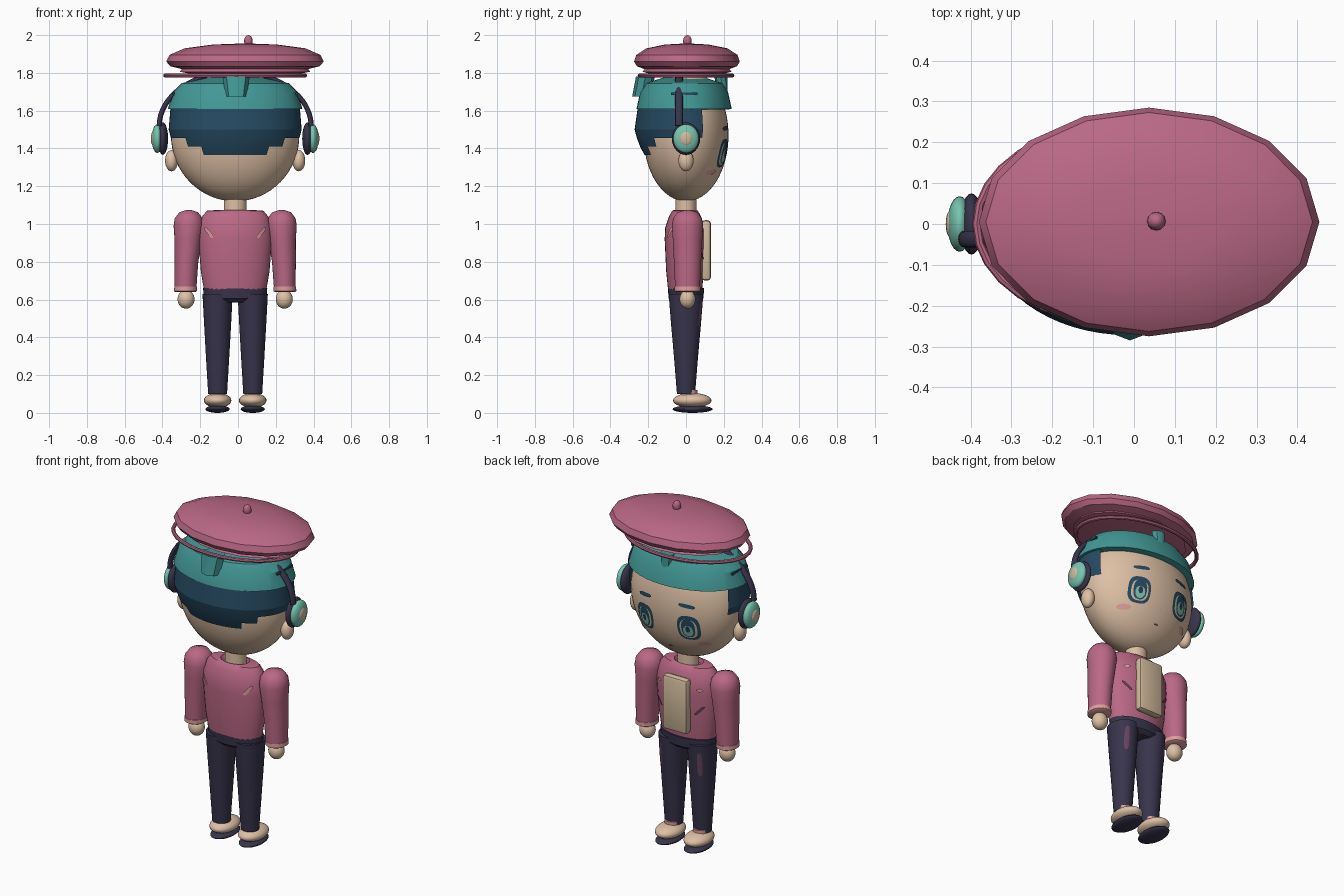
import bpy, bmesh, math
from math import pi, sin, cos, sqrt

if "Cube" in bpy.data.objects:
    bpy.data.objects.remove(bpy.data.objects["Cube"])

CX = -0.015                     # centre line of the figure
HEAD = (0.34, 0.225, 0.35)      # head radii
HEAD_Z = 1.47


def material(name, rgb):
    lin = [((c / 255 + 0.055) / 1.055) ** 2.4 for c in rgb] + [1]
    m = bpy.data.materials.new(name)
    m.use_nodes = True
    m.diffuse_color = lin
    m.node_tree.nodes["Principled BSDF"].inputs["Base Color"].default_value = lin
    return m


skin = material("skin", (222, 192, 165))
rose = material("rose", (186, 104, 133))
teal = material("teal", (66, 152, 150))
mint = material("mint", (120, 196, 176))
hair_blue = material("hair_blue", (38, 74, 98))
navy = material("navy", (56, 52, 76))
cream = material("cream", (208, 186, 156))
blush = material("blush", (222, 158, 158))
plum = material("plum", (104, 66, 92))


def finish(name, bm, mat, angle=40):
    mesh = bpy.data.meshes.new(name)
    bmesh.ops.recalc_face_normals(bm, faces=bm.faces)
    bm.to_mesh(mesh)
    bm.free()
    ob = bpy.data.objects.new(name, mesh)
    bpy.context.collection.objects.link(ob)
    mesh.materials.append(mat)
    bpy.ops.object.select_all(action='DESELECT')
    ob.select_set(True)
    bpy.context.view_layer.objects.active = ob
    bpy.ops.object.shade_smooth_by_angle(angle=math.radians(angle))
    return ob


def loft(name, rings, mat, segs=32, caps=True, keep=None, angle=40):
    """Stack of ellipses given as (cx, cy, rx, ry, z)."""
    bm = bmesh.new()
    loops = [[bm.verts.new((cx + rx * cos(2 * pi * i / segs), cy + ry * sin(2 * pi * i / segs), z))
              for i in range(segs)] for cx, cy, rx, ry, z in rings]
    for a, b in zip(loops, loops[1:]):
        for i in range(segs):
            j = (i + 1) % segs
            bm.faces.new((a[i], a[j], b[j], b[i]))
    if caps:
        bm.faces.new(loops[0])
        bm.faces.new(loops[-1])
    if keep:
        gone = [f for f in bm.faces if not keep(f.calc_center_median())]
        bmesh.ops.delete(bm, geom=gone, context='FACES')
    return finish(name, bm, mat, angle)


def ball(name, centre, radii, mat, u=24, v=14):
    bm = bmesh.new()
    bmesh.ops.create_uvsphere(bm, u_segments=u, v_segments=v, radius=1)
    bmesh.ops.scale(bm, vec=radii, verts=bm.verts)
    bmesh.ops.translate(bm, vec=centre, verts=bm.verts)
    return finish(name, bm, mat)


def box(name, centre, size, mat, bevel=0.0):
    bm = bmesh.new()
    bmesh.ops.create_cube(bm, size=1)
    bmesh.ops.scale(bm, vec=size, verts=bm.verts)
    bmesh.ops.translate(bm, vec=centre, verts=bm.verts)
    if bevel:
        bmesh.ops.bevel(bm, geom=bm.edges[:], offset=bevel, segments=2, affect='EDGES', profile=0.5)
    return finish(name, bm, mat)


def head_surface(x, z):
    rx, ry, rz = HEAD
    return ry * sqrt(max(0.02, 1 - ((x - CX) / rx) ** 2 - ((z - HEAD_Z) / rz) ** 2))


def torso_front(x, z):
    return 0.105 * sqrt(max(0.02, 1 - ((x - CX) / 0.194) ** 2))


def torso_back(x, z):
    return -0.01 - torso_front(x, z)


def patch(name, x, z, rx, rz, surface, off, mat, power=2.0, tilt=0.0):
    """Thin rounded patch laid on a curved surface."""
    bm = bmesh.new()
    n, rows = 24, []
    for k in (1, 0.66, 0.33, 0.02):
        row = []
        for i in range(n):
            c, s = cos(2 * pi * i / n), sin(2 * pi * i / n)
            u = k * rx * math.copysign(abs(c) ** (2 / power), c)
            w = k * rz * math.copysign(abs(s) ** (2 / power), s)
            px, pz = x + u * cos(tilt) - w * sin(tilt), z + u * sin(tilt) + w * cos(tilt)
            y = surface(px, pz)
            row.append(bm.verts.new((px, y + math.copysign(off, y), pz)))
        rows.append(row)
    for a, b in zip(rows, rows[1:]):
        for i in range(n):
            bm.faces.new((a[i], a[(i + 1) % n], b[(i + 1) % n], b[i]))
    bm.faces.new(rows[-1])
    ob = finish(name, bm, mat)
    # patches at the rear look towards -y, those at the front towards +y
    want = 1 if surface(x, z) > 0 else -1
    if ob.data.polygons[0].normal.y * want < 0:
        ob.data.flip_normals()
    return ob


# Head, neck and hair
ball("head", (CX, 0, HEAD_Z), HEAD, skin, 48, 32)
loft("neck", [(CX, 0, .06, .055, 1.03), (CX, 0, .06, .055, 1.15)], skin)


def hair_area(p):
    if p.y > 0.095:
        return False
    x = abs(p.x - CX)
    return p.z > 1.455 or x < (0.17 if p.z < 1.41 else 0.25) and p.y < 0


loft("hair", [(CX, -.005, .30, .215, 1.365), (CX, -.008, .323, .235, 1.41), (CX, -.01, .34, .25, 1.455),
              (CX, -.01, .352, .262, 1.5), (CX, -.01, .342, .245, 1.62)],
     hair_blue, 64, caps=False, keep=hair_area, angle=10)

# Cap with a folded tab behind and in front
loft("cap", [(CX, -.01, .33, .23, 1.605), (CX, -.01, .356, .252, 1.61), (CX, -.01, .328, .232, 1.70),
             (CX, -.01, .285, .203, 1.745), (CX, -.01, .15, .11, 1.775), (CX, -.01, .01, .01, 1.78)], teal, 40, angle=25)
loft("back_tab", [(-.01, -.235, .055, .05, 1.675), (-.01, -.215, .072, .05, 1.78)], teal, 8)
loft("front_tab", [(-.01, .195, .03, .025, 1.70), (-.01, .185, .04, .035, 1.775)], teal, 8)

# Beret, button and hoop
beret = [(.01, .01, 1.795), (.29, .195, 1.795), (.345, .235, 1.806), (.335, .225, 1.82), (.395, .265, 1.835),
         (.417, .28, 1.86), (.40, .268, 1.895), (.32, .215, 1.93), (.17, .115, 1.95), (.01, .01, 1.956)]
loft("beret", [(.037, .005, rx, ry, z) for rx, ry, z in beret], rose, 16, angle=30)
ball("beret_button", (.055, .007, 1.968), (.023, .023, .032), rose, 12, 8)
hoop = [(.37 + .011 * cos(a), .245 + .011 * cos(a), 1.786 + .011 * sin(a))
        for a in [2 * pi * i / 8 for i in range(9)]]
loft("beret_hoop", [(CX, 0, rx, ry, z) for rx, ry, z in hoop], rose, 32, caps=False)

# Headband
curve = bpy.data.curves.new("headband", 'CURVE')
curve.dimensions = '3D'
curve.bevel_depth = 0.0135
curve.use_fill_caps = True
spline = curve.splines.new('POLY')
arc = [pi * i / 32 for i in range(33)]
spline.points.add(len(arc) - 1)
for p, a in zip(spline.points, arc):
    p.co = (CX + .402 * cos(a), 0, 1.52 + .285 * sin(a), 1)
curve.materials.append(navy)
band = bpy.data.objects.new("headband", curve)
band.location.y = -0.037
band.scale.y = 1.5
bpy.context.collection.objects.link(band)

# Face centre
patch("nose", CX, 1.30, .006, .004, head_surface, .004, blush)
patch("mouth", CX, 1.225, .014, .005, head_surface, .004, plum)

# Chest panel and hips
box("chest_panel", (CX, .107, .86), (.16, .05, .32), cream, .018)
torso = [(.165, .09, .65), (.182, .10, .75), (.195, .108, .92), (.192, .105, .98),
         (.175, .085, 1.04), (.15, .068, 1.07), (.085, .06, 1.075), (.07, .055, 1.05)]
loft("jacket", [(CX, -.005, rx, ry, z) for rx, ry, z in torso], rose)
loft("hips", [(CX, 0, .11, .07, .585), (CX, 0, .165, .092, .605), (CX, 0, .17, .096, .66)], navy)

# Paired parts
for side, s in (("left", 1), ("right", -1)):
    def X(d):
        return CX + s * d

    # Ear and headphone cup
    ball(side + "_ear", (X(.337), 0, 1.335), (.034, .04, .056), skin)
    ball(side + "_ear_pad", (X(.383), 0, 1.452), (.028, .075, .086), navy)
    ball(side + "_ear_shell", (X(.412), 0, 1.452), (.03, .068, .076), mint)
    ball(side + "_ear_disc", (X(.434), 0, 1.452), (.012, .034, .038), cream)
    box(side + "_cap_streak", (X(.326), -.01, 1.69), (.012, .14, .012), hair_blue)

    # Eye, brow and cheek
    ex, ez = X(.14), 1.375
    patch(side + "_eye_frame", ex, ez, .062, .075, head_surface, .004, hair_blue, 2.8)
    patch(side + "_eye_white", ex, ez - .004, .047, .058, head_surface, .006, cream, 2.6)
    patch(side + "_iris", ex, ez, .037, .056, head_surface, .008, hair_blue, 2.4)
    patch(side + "_iris_glow", ex, ez - .016, .027, .034, head_surface, .010, mint)
    patch(side + "_pupil", ex, ez - .005, .012, .02, head_surface, .012, navy)
    patch(side + "_brow", X(.135), 1.507, .046, .011, head_surface, .005, hair_blue, 3, -s * .1)
    patch(side + "_cheek", X(.2), 1.275, .033, .014, head_surface, .004, blush)

    # Sleeve, cuff and hand
    arm = [(.263, .057, .065, .65), (.258, .063, .072, .80), (.249, .072, .078, .92), (.246, .08, .083, .99),
           (.246, .074, .076, 1.03), (.246, .05, .053, 1.062), (.246, .01, .01, 1.075)]
    loft(side + "_sleeve", [(X(d), .008, rx, ry, z) for d, rx, ry, z in arm], rose)
    loft(side + "_cuff", [(X(.263), .008, .054, .06, .64), (X(.263), .008, .061, .068, .645),
                          (X(.262), .008, .060, .068, .668)], blush)
    ball(side + "_hand", (X(.26), .008, .602), (.045, .042, .05), skin)

    # Jacket trims
    patch(side + "_back_trim", X(.14), .955, .034, .009, torso_back, .004, blush, 3, s * .9)
    patch(side + "_chest_trim", X(.13), .96, .018, .012, torso_front, .004, blush, 1.2)
    patch(side + "_pocket", X(.13), .84, .035, .007, torso_front, .004, plum, 3, s * .8)

    # Trouser leg, ankle and shoe
    leg = [(.05, .048, .1), (.062, .064, .3), (.072, .08, .48), (.08, .092, .63)]
    loft(side + "_leg", [(X(.093), 0, rx, ry, z) for rx, ry, z in leg], navy)

    def leg_surface(x, z):
        t = (z - .1) / .53
        return (.048 + .044 * t) * sqrt(max(.02, 1 - ((x - X(.093)) / (.05 + .03 * t)) ** 2))

    patch(side + "_leg_patch", X(.128), .52, .012, .07, leg_surface, .004, plum, 3)
    loft(side + "_ankle", [(X(.093), .015, .042, .045, .07), (X(.093), .015, .042, .045, .12)], blush)
    ball(side + "_shoe", (X(.093), .033, .066), (.073, .102, .039), skin)
    ball(side + "_sole", (X(.093), .035, .02), (.064, .106, .02), navy)
